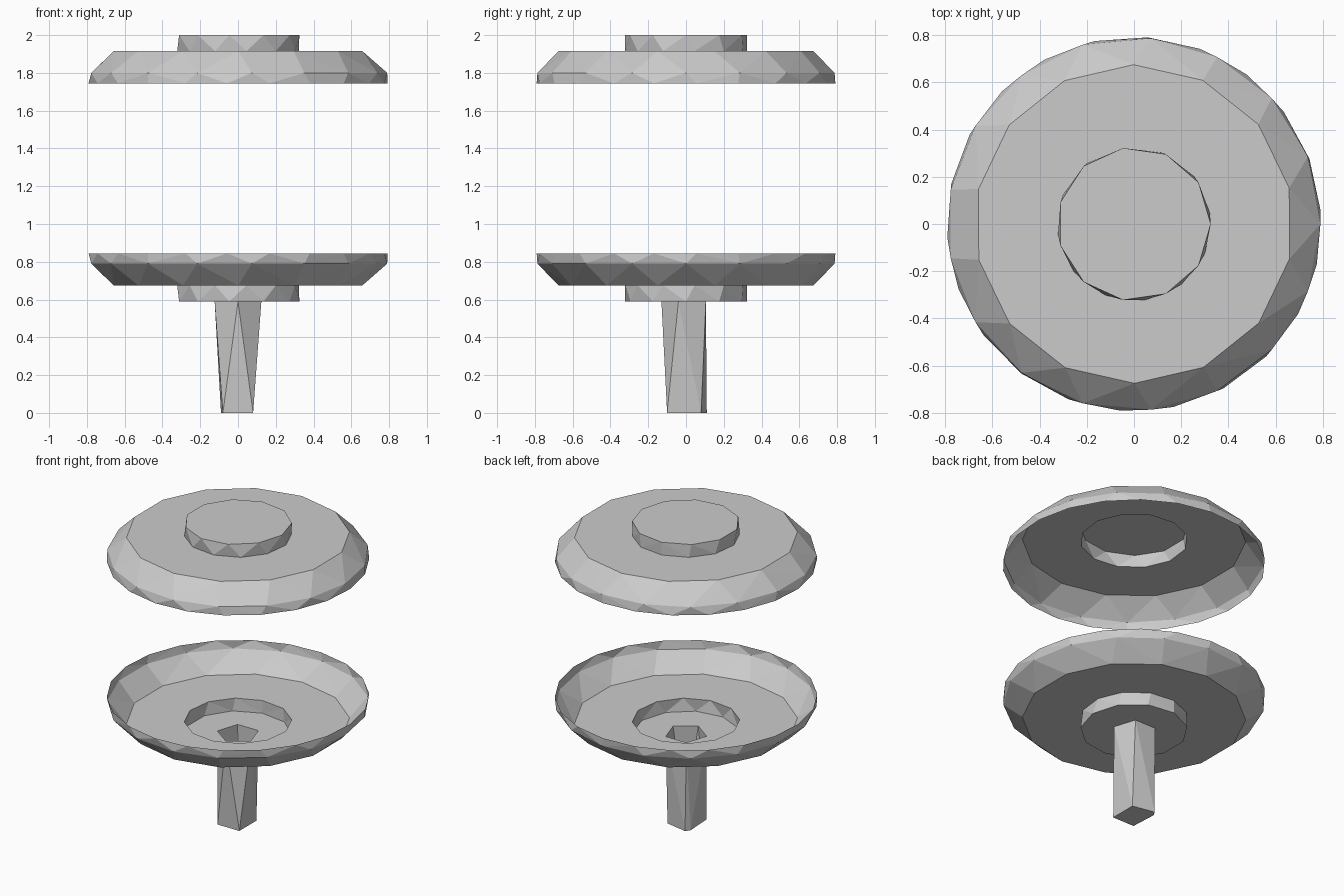
import bpy, bmesh
from math import cos, sin, radians, atan2, pi

if "Cube" in bpy.data.objects:
    bpy.data.objects.remove(bpy.data.objects["Cube"])


def ring(count, radius, z, turn=0.0):
    return [(radius * cos(2 * pi * i / count + radians(turn)),
             radius * sin(2 * pi * i / count + radians(turn)), z) for i in range(count)]


def stitch(bm, lower, upper):
    """Join two rings with different side counts by a zigzag of triangles."""
    ang = lambda v: atan2(v.co.y, v.co.x) % (2 * pi)
    a, b = sorted(lower, key=ang), sorted(upper, key=ang)
    at = lambda r, k: ang(r[k % len(r)]) + 2 * pi * (k // len(r))
    i = j = 0
    while i < len(a) or j < len(b):
        if j >= len(b) or (i < len(a) and
                           at(a, i) + at(a, i + 1) <= at(b, j) + at(b, j + 1)):
            bm.faces.new((a[i % len(a)], a[(i + 1) % len(a)], b[j % len(b)]))
            i += 1
        else:
            bm.faces.new((a[i % len(a)], b[(j + 1) % len(b)], b[j % len(b)]))
            j += 1


def shell(name, rings):
    """Open shell through rings listed from the open end to the capped end."""
    bm = bmesh.new()
    loops = [[bm.verts.new(p) for p in r] for r in rings]
    for low, high in zip(loops, loops[1:]):
        stitch(bm, low, high)
    bm.faces.new(loops[-1])
    flip = rings[-1][0][2] < rings[0][0][2]
    if flip:
        bmesh.ops.reverse_faces(bm, faces=[f for f in bm.faces if len(f.verts) == 3])
        bm.faces.ensure_lookup_table()
        bm.faces[-1].normal_flip()
    # merge coplanar triangles into flat faces
    bmesh.ops.dissolve_limit(bm, angle_limit=radians(0.5), verts=bm.verts, edges=bm.edges)
    mesh = bpy.data.meshes.new(name)
    bm.to_mesh(mesh)
    bm.free()
    obj = bpy.data.objects.new(name, mesh)
    bpy.context.collection.objects.link(obj)


def cymbal(rim, shoulder, flat, bell):
    """Rim, slope, flat plate and bell wall, as heights."""
    return [ring(22, 0.793, rim, 4), ring(17, 0.79, shoulder, 0),
            ring(14, 0.675, flat, 13), ring(12, 0.325, flat, 8),
            ring(11, 0.325, bell, 0)]


# upper cymbal with closed bell
shell("upper_cymbal", cymbal(1.745, 1.80, 1.915, 2.0))

# lower cymbal opens upward and runs on into the hollow stem
stem_top = ring(5, 0.13, 0.59, -90)
stem_foot = [(0.08, -0.10, 0), (0.08, 0.08, 0), (-0.07, 0.11, 0),
             (-0.09, 0.08, 0), (-0.08, -0.10, 0)]
shell("lower_cymbal_and_stem",
      cymbal(0.845, 0.79, 0.675, 0.59) + [stem_top, stem_foot])
